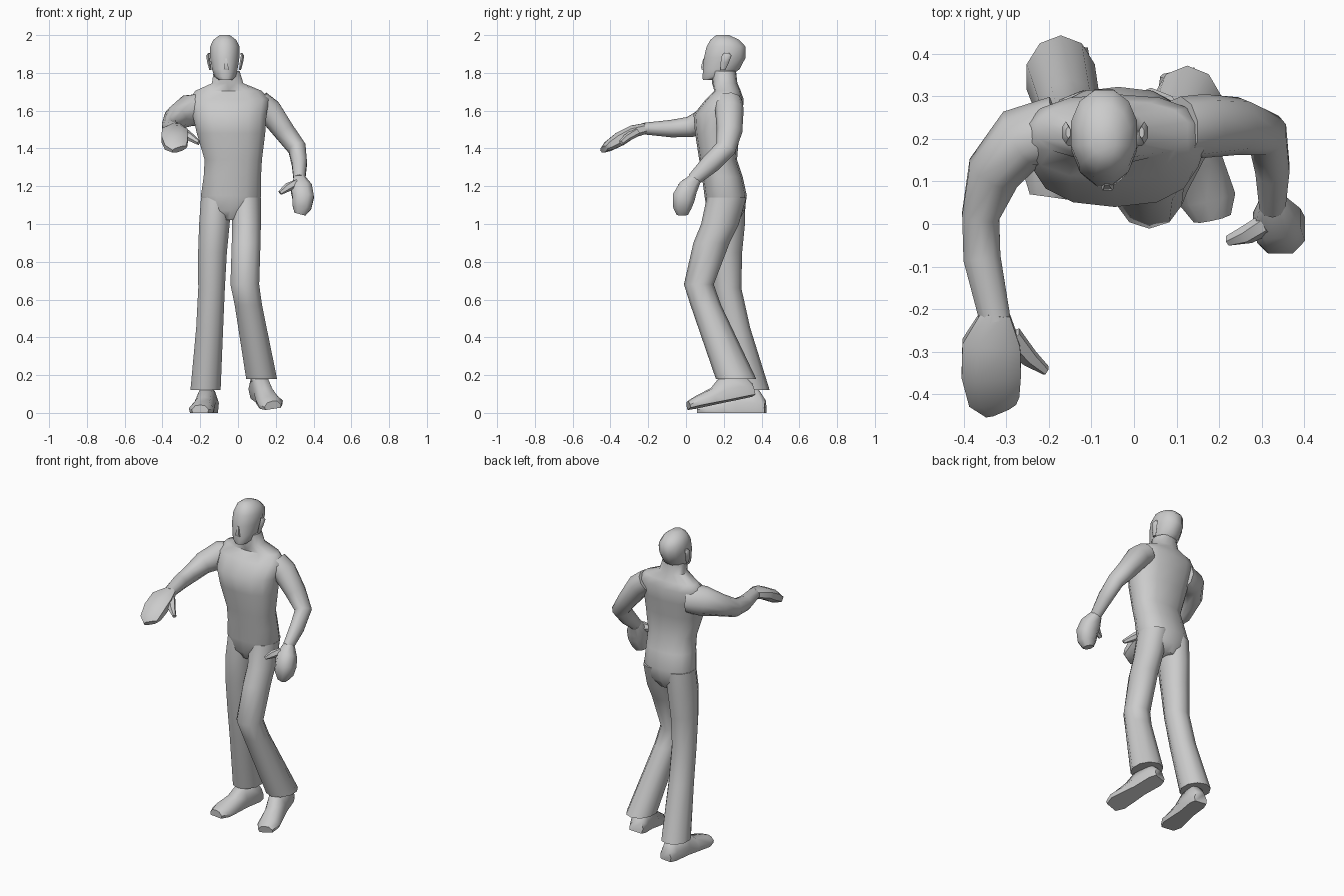
import bpy, math
from mathutils import Vector, Matrix, Euler


def make_object(name, verts, faces, angle=50):
    me = bpy.data.meshes.new(name)
    me.from_pydata([tuple(v) for v in verts], [], faces)
    me.shade_smooth()
    me.set_sharp_from_angle(angle=math.radians(angle))
    ob = bpy.data.objects.new(name, me)
    bpy.context.collection.objects.link(ob)
    return ob


def loft(name, sections, n=10, power=1.0, flat=False, angle=50):
    """Skin rings (x, y, z, half width, half depth); flat keeps rings horizontal."""
    pts = [Vector(s[:3]) for s in sections]
    verts, faces = [], []
    for i, (p, s) in enumerate(zip(pts, sections)):
        t = pts[min(i + 1, len(pts) - 1)] - pts[max(i - 1, 0)]
        t = Vector((0, 0, 1 if t.z > 0 else -1)) if flat else t.normalized()
        u = Vector((1, 0, 0))
        u = (u - u.dot(t) * t).normalized()
        v = t.cross(u)
        for k in range(n):
            a = 2 * math.pi * (k + 0.5) / n
            c, d = math.cos(a), math.sin(a)
            c = math.copysign(abs(c) ** power, c)
            d = math.copysign(abs(d) ** power, d)
            verts.append(p + u * c * s[3] + v * d * s[4])
    for i in range(len(pts) - 1):
        for k in range(n):
            j = (k + 1) % n
            faces.append((i * n + k, i * n + j, (i + 1) * n + j, (i + 1) * n + k))
    faces.append(tuple(reversed(range(n))))
    faces.append(tuple(range((len(pts) - 1) * n, len(pts) * n)))
    return make_object(name, verts, faces, angle)


# Torso with pelvis and neck
loft("torso", [
    (-.045, .21, 1.02, .06, .07), (-.04, .21, 1.07, .14, .10),
    (-.037, .21, 1.15, .163, .112), (-.03, .192, 1.25, .155, .108),
    (-.025, .17, 1.34, .155, .10), (-.037, .165, 1.48, .185, .117),
    (-.045, .17, 1.58, .20, .13), (-.045, .205, 1.66, .215, .10),
    (-.05, .22, 1.705, .18, .07), (-.055, .205, 1.745, .085, .067),
    (-.06, .20, 1.81, .07, .065)], n=14, power=.85, flat=True)

# Head
loft("head", [
    (-.066, .13, 1.762, .035, .042), (-.068, .16, 1.78, .058, .075),
    (-.07, .187, 1.82, .07, .10), (-.07, .205, 1.88, .08, .114),
    (-.07, .212, 1.94, .08, .106), (-.07, .205, 1.975, .062, .078),
    (-.07, .195, 2.0, .028, .036)], n=12, power=.95, flat=True)
loft("nose", [(-.062, .10, 1.815, .02, .022), (-.062, .093, 1.83, .016, .02),
              (-.064, .10, 1.875, .007, .012)], n=4, flat=True)
for side, label in ((-1, "right"), (1, "left")):
    cx = -.068 + side * .078
    loft(label + "_ear", [(cx, .195, 1.815, .007, .012), (cx + side * .008, .205, 1.855, .010, .022),
                          (cx + side * .014, .215, 1.89, .010, .026),
                          (cx + side * .008, .215, 1.905, .006, .014)], n=6, flat=True)

# Raised right arm and hand
loft("right_arm", [
    (-.18, .22, 1.605, .08, .09), (-.265, .20, 1.60, .075, .088),
    (-.33, .12, 1.56, .065, .066), (-.36, .02, 1.513, .046, .055),
    (-.357, -.08, 1.505, .046, .046), (-.325, -.23, 1.505, .038, .03)])
loft("right_hand", [
    (-.325, -.21, 1.507, .036, .03), (-.335, -.28, 1.49, .072, .035),
    (-.335, -.35, 1.45, .074, .04), (-.328, -.41, 1.413, .064, .03),
    (-.312, -.435, 1.395, .042, .016)], n=8, power=.75)
loft("right_thumb", [
    (-.29, -.265, 1.485, .03, .025), (-.245, -.315, 1.455, .022, .02),
    (-.208, -.343, 1.43, .011, .015)], n=6)

# Lowered left arm and hand
loft("left_arm", [
    (.11, .225, 1.64, .07, .075), (.165, .23, 1.60, .07, .075),
    (.245, .23, 1.49, .058, .068), (.313, .21, 1.40, .05, .055),
    (.325, .13, 1.32, .042, .052), (.325, .04, 1.235, .032, .036)])
loft("left_hand", [
    (.325, .05, 1.24, .032, .035), (.335, .01, 1.19, .06, .055),
    (.345, -.012, 1.14, .06, .064), (.338, -.02, 1.09, .054, .052),
    (.328, -.02, 1.052, .032, .032)], n=8, power=.8)
loft("left_thumb", [
    (.31, .0, 1.21, .025, .03), (.265, -.025, 1.195, .024, .022),
    (.222, -.038, 1.165, .012, .014)], n=6)

# Flared trouser legs
loft("right_leg", [
    (-.115, .215, 1.14, .085, .10), (-.125, .207, 1.0, .085, .105),
    (-.135, .207, .85, .08, .09), (-.14, .217, .66, .074, .076),
    (-.15, .26, .45, .075, .08), (-.172, .345, .12, .084, .098)], flat=True)
loft("left_leg", [
    (.04, .215, 1.14, .085, .105), (.045, .18, 1.0, .08, .10),
    (.043, .135, .90, .08, .096), (.036, .068, .68, .08, .079),
    (.055, .105, .57, .076, .081), (.125, .265, .18, .086, .107)], flat=True)


# Flat-soled shoes, heel at the local origin and toe along -y
def shoe(name, heel, rot):
    profile = [(0, .042, .07), (-.04, .055, .13), (-.15, .052, .14),
               (-.22, .06, .085), (-.31, .068, .06), (-.36, .045, .042)]
    outline = [(-.9, 0), (.9, 0), (1, .4), (.6, .9), (0, 1), (-.6, .9), (-1, .4)]
    m = Matrix.Translation(heel) @ Euler(rot).to_matrix().to_4x4()
    n = len(outline)
    verts = [m @ Vector((w * a, y, h * b)) for y, w, h in profile for a, b in outline]
    faces = [(i * n + k, (i + 1) * n + k, (i + 1) * n + (k + 1) % n, i * n + (k + 1) % n)
             for i in range(len(profile) - 1) for k in range(n)]
    faces += [tuple(range(n)), tuple(reversed(range(len(verts) - n, len(verts))))]
    make_object(name, verts, faces)


shoe("right_shoe", (-.15, .42, 0), (0, 0, -.14))
shoe("left_shoe", (.105, .36, .092), (.2, -.15, .2))
